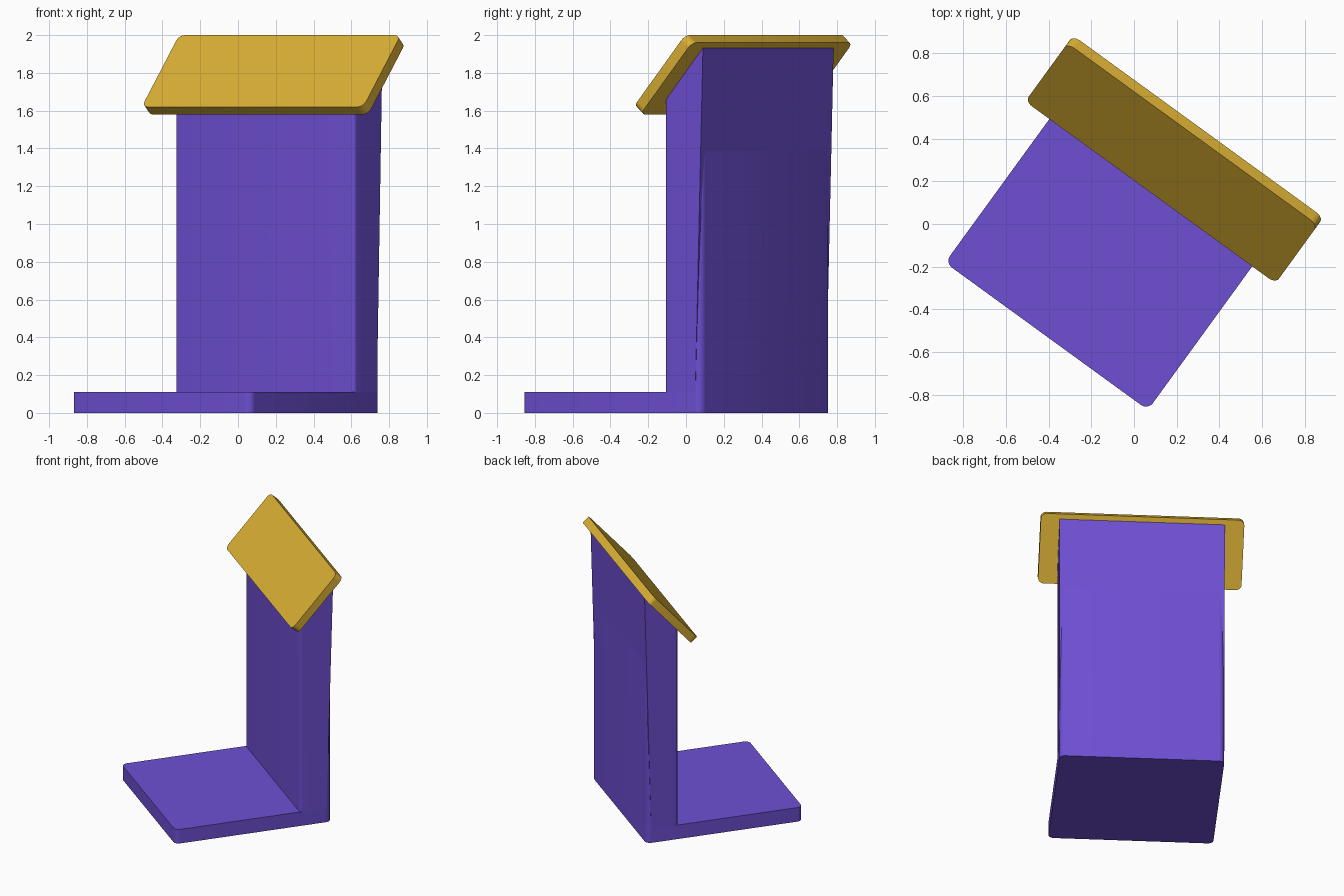
import bpy, bmesh
from math import cos, sin, pi, radians, atan2
from mathutils import Vector

if "Cube" in bpy.data.objects:
    bpy.data.objects.remove(bpy.data.objects["Cube"])

YAW = radians(-36)          # whole model is turned about z
U0, U1 = -0.61, 0.565       # left and right sides of the body
V0, V1 = -0.667, 0.507      # front and back of the body


def material(name, rgb):
    m = bpy.data.materials.new(name)
    m.diffuse_color = (*rgb, 1)
    m.use_nodes = True
    m.node_tree.nodes["Principled BSDF"].inputs["Base Color"].default_value = m.diffuse_color
    return m


PURPLE = material("purple", (0.155, 0.078, 0.65))
GOLD = material("gold", (0.70, 0.43, 0.035))


def rounded_rect(x0, x1, y0, y1, r_front, r_back, steps=6):
    corners = [(x1, y1, -1, -1, r_back, 0), (x0, y1, 1, -1, r_back, 1),
               (x0, y0, 1, 1, r_front, 2), (x1, y0, -1, 1, r_front, 3)]
    pts = []
    for x, y, sx, sy, r, q in corners:
        for i in range(steps + 1):
            a = (q + i / steps) * pi / 2
            pts.append((x + sx * r + r * cos(a), y + sy * r + r * sin(a)))
    return pts


def prism(name, outline, start, end, mat):
    """Join two mapped copies of an outline into a closed solid."""
    bm = bmesh.new()
    a = [bm.verts.new(start(*p)) for p in outline]
    b = [bm.verts.new(end(*p)) for p in outline]
    n = len(outline)
    bm.faces.new(a[::-1])
    bm.faces.new(b)
    for i in range(n):
        j = (i + 1) % n
        bm.faces.new((a[i], a[j], b[j], b[i]))
    bmesh.ops.recalc_face_normals(bm, faces=bm.faces)
    me = bpy.data.meshes.new(name)
    bm.to_mesh(me)
    bm.free()
    ob = bpy.data.objects.new(name, me)
    bpy.context.collection.objects.link(ob)
    ob.rotation_euler.z = YAW
    me.materials.append(mat)
    bpy.ops.object.select_all(action='DESELECT')
    ob.select_set(True)
    bpy.context.view_layer.objects.active = ob
    bpy.ops.object.shade_smooth_by_angle(angle=radians(30))
    return ob


# Roof slope: top face runs from low front edge to high back edge
low, high = Vector((0, 0.165, 1.62)), Vector((0, 0.502, 2.0))
along = (high - low).normalized()
down = Vector((0, along.z, -along.y)) * 0.06
slope = along.z / along.y


def under_roof(v):
    p = low + down
    return p.z + (v - p.y) * slope + 0.01


# Floor slab
prism("floor", rounded_rect(U0, U1, V0, V1, 0.04, 0.04),
      lambda u, v: (u, v, 0), lambda u, v: (u, v, 0.11), PURPLE)

# Upright wall, top cut to the roof slope
prism("wall", rounded_rect(U0, U1, 0.27, V1, 0.02, 0.04),
      lambda u, v: (u, v, 0.11), lambda u, v: (u, v, under_roof(v)), PURPLE)

# Sharp-edged back panel leaning slightly outwards through the wall
panel = [(0.33, 0.11), (0.472, 0.11), (0.522, under_roof(0.522) - 0.01),
         (0.33, under_roof(0.33) - 0.01)]
prism("back_panel", panel,
      lambda v, z: (U0 - 0.001, v, z), lambda v, z: (U1 + 0.001, v, z), PURPLE)

# Tilted roof slab
prism("roof", rounded_rect(-0.75, 0.70, 0, (high - low).length, 0.04, 0.04),
      lambda u, s: low + along * s + Vector((u, 0, 0)),
      lambda u, s: low + along * s + down + Vector((u, 0, 0)), GOLD)
